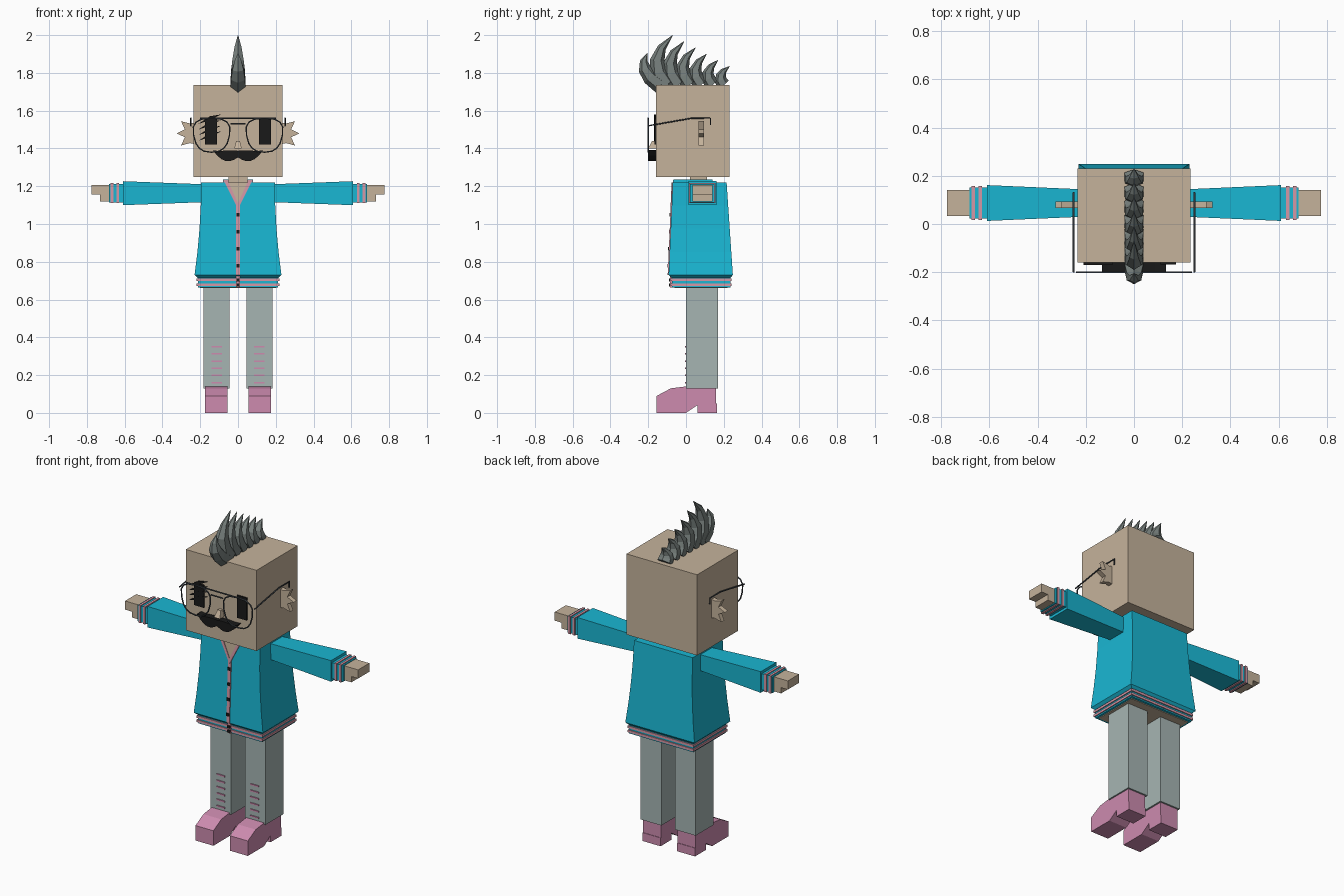
import bpy, bmesh, math
from mathutils import Vector

old = bpy.data.objects.get("Cube")
if old:
    bpy.data.objects.remove(old, do_unlink=True)


def material(name, red, green, blue):
    mat = bpy.data.materials.new(name)
    mat.use_nodes = True
    mat.diffuse_color = (red, green, blue, 1)
    mat.node_tree.nodes["Principled BSDF"].inputs["Base Color"].default_value = mat.diffuse_color
    return mat


skin = material("skin", 0.56, 0.45, 0.33)
teal = material("jacket_teal", 0.01, 0.47, 0.65)
pink = material("shoe_pink", 0.61, 0.26, 0.43)
trim = material("trim_pink", 0.66, 0.31, 0.38)
grey = material("trouser_grey", 0.38, 0.46, 0.45)
hair = material("hair_grey", 0.18, 0.21, 0.2)
black = material("black", 0.01, 0.01, 0.01)
frame = material("frame_dark", 0.05, 0.06, 0.07)


def loft(name, rings, mat):
    """Skin a list of equal rings and cap both ends."""
    bm = bmesh.new()
    loops = [[bm.verts.new(point) for point in ring] for ring in rings]
    count = len(loops[0])
    for low, high in zip(loops, loops[1:]):
        for i in range(count):
            following = (i + 1) % count
            bm.faces.new((low[i], low[following], high[following], high[i]))
    bm.faces.new(loops[0])
    bm.faces.new(loops[-1])
    bmesh.ops.recalc_face_normals(bm, faces=bm.faces)
    mesh = bpy.data.meshes.new(name)
    bm.to_mesh(mesh)
    bm.free()
    mesh.materials.append(mat)
    bpy.context.collection.objects.link(bpy.data.objects.new(name, mesh))


def rect(left, right, front, back, height):
    return [(left, front, height), (right, front, height), (right, back, height), (left, back, height)]


def both(half):
    return (-half, half)


def block(name, x, y, z, mat):
    loft(name, [rect(*x, *y, height) for height in z], mat)


def plate(name, outline, depths, mat):
    """Extrude an (x, z) outline along y."""
    loft(name, [[(x, y, z) for x, z in outline] for y in depths], mat)


def chest(z):
    """Depth of the sloping jacket front."""
    return (z - shoulder) * slope - 0.07


def chest_plate(name, outline, lift, mat):
    loft(name, [[(x, chest(z) + out, z) for x, z in outline] for out in (-lift, 0)], mat)


def arm_block(name, x, deep, high, mat, height, flare=1):
    """Block along x, centred on the arm, growing by flare at the outer end."""
    rings = []
    for along, grow in zip(x, (1, flare)):
        rings.append([(along, arm_y + a * deep * grow, height + b * high * grow)
                      for a, b in ((-1, -1), (1, -1), (1, 1), (-1, 1))])
    loft(name, rings, mat)


def wire(name, points, closed=False):
    curve = bpy.data.curves.new(name, "CURVE")
    curve.dimensions = "3D"
    curve.bevel_depth = 0.004
    curve.bevel_resolution = 1
    spline = curve.splines.new("POLY")
    spline.points.add(len(points) - 1)
    for point, position in zip(spline.points, points):
        point.co = (*position, 1)
    spline.use_cyclic_u = closed
    curve.materials.append(frame)
    bpy.context.collection.objects.link(bpy.data.objects.new(name, curve))


# Shared levels
shoulder, waist, slope = 1.22, 0.73, 0.045
arm_y, arm_z = 0.087, 1.163
face, lens = -0.16, -0.2
crown = 1.735

# Head, neck, nose
block("head", both(0.235), (face, 0.23), (1.25, crown), skin)
block("neck", both(0.05), (0.02, 0.11), (1.2, 1.26), skin)
loft("nose", [rect(*both(0.02), lens, face, 1.4), rect(*both(0.01), face - 0.02, face, 1.44)], skin)

# Moustache: waved wings that thin out to raised tips
top, bottom = [], []
for i in range(-6, 7):
    t = abs(i) / 6
    middle = 1.37 - 0.01 * math.sin(math.pi * t) + 0.02 * t ** 4
    thick = 0.001 + 0.028 * math.sin(math.pi * (0.2 + 0.8 * t))
    top.append((i * 0.022, middle + thick))
    bottom.append((i * 0.022, middle - thick))
plate("moustache", top + bottom[::-1], (lens, face), black)

# Slashes across the right eye
for i in range(4):
    z = 1.44 + 0.03 * i
    plate("eye_slash", [(-0.21, z), (-0.15, z + 0.02), (-0.09, z + 0.05), (-0.15, z + 0.04)],
          (face - 0.009, face), black)

# Mirrored parts
for side, s in (("left_", 1), ("right_", -1)):
    def span(inner, outer):
        return (s * inner, s * outer)

    block(side + "eye", span(0.11, 0.175), (face - 0.008, face), (1.42, 1.555), black)

    # Ear: points and notches alternate around its root
    ear = []
    for i in (-5, -3, -2, -1, 0, 1, 2, 3, 5):
        reach = 0.06 if i % 2 else 0.1
        angle = math.radians(20 * i)
        ear.append((s * (0.225 + reach * math.cos(angle)), 1.48 + reach * math.sin(angle)))
    plate(side + "ear", ear, (0.066, 0.094), skin)

    # Glasses: rounded rim narrowing downwards, and a hooked temple
    rim = []
    for i in range(16):
        angle = math.tau * i / 16
        across, up = [math.copysign(abs(v) ** 0.75, v) for v in (math.cos(angle), math.sin(angle))]
        rim.append((s * (0.14 + across * (0.095 + 0.015 * up)), lens, 1.47 + 0.09 * up))
    wire(side + "rim", rim, True)
    wire(side + "temple", [(s * 0.25, y, z) for y, z in (
        (lens, 1.52), (0.03, 1.56), (0.13, 1.56), (0.13, 1.525))])

    # Sleeve, striped cuff and stepped hand
    arm_block(side + "sleeve", span(0.17, 0.61), 0.055, 0.047, teal, arm_z, flare=1.35)
    arm_block(side + "cuff", span(0.6, 0.683), 0.065, 0.048, teal, arm_z)
    for x in (0.63, 0.66):
        arm_block(side + "cuff_stripe", span(x, x + 0.014), 0.07, 0.053, trim, arm_z)
    arm_block(side + "fingers", span(0.67, 0.775), 0.053, 0.026, skin, arm_z + 0.018)
    arm_block(side + "palm", span(0.67, 0.73), 0.053, 0.02, skin, arm_z - 0.023)

    # Trouser leg with front dashes
    block(side + "leg", span(0.045, 0.183), (0, 0.17), (0.13, 0.69), grey)
    for i in range(6):
        z = 0.16 + 0.038 * i
        block(side + "leg_dash", span(0.085, 0.14), (-0.006, 0), (z - 0.004, z + 0.004), pink)

    # Shoe with a separate heel
    shoe = ((-0.155, 0), (0, 0), (0.06, 0.04), (0.16, 0.04),
            (0.16, 0.14), (0, 0.14), (-0.08, 0.13), (-0.155, 0.09))
    loft(side + "shoe", [[(x, y, z) for y, z in shoe] for x in span(0.055, 0.174)], pink)
    block(side + "heel", span(0.055, 0.174), (0.06, 0.163), (0, 0.05), pink)

    # Collar and neckline trim
    chest_plate(side + "neck_trim", [(s * x, z) for x, z in (
        (0, 1.08), (0.07, shoulder), (0.05, shoulder), (0, 1.11))], 0.006, trim)
    block(side + "collar", span(0.05, 0.08), (-0.065, 0.14), (1.2, 1.235), teal)
    block(side + "collar_trim", span(0.05, 0.078), (-0.07, -0.06), (1.21, 1.233), trim)

# Glasses bridge and brow bar
wire("glasses_bridge", [(x, lens, 1.53) for x in both(0.04)])
wire("glasses_bar", [(x, lens, 1.56) for x in both(0.2)])

# Jacket body flaring to the waist, then tucked into the hem
hem = (*both(0.213), -0.075, 0.235)
rings = [rect(*hem, waist - 0.015)]
for i in range(5):
    flare = 1 - i / 4
    z = shoulder + (waist - shoulder) * flare
    rings.append(rect(*both(0.195 + 0.035 * flare ** 2), chest(z), 0.215 + 0.033 * flare, z))
loft("jacket", rings, teal)
block("collar_back", both(0.08), (0.11, 0.14), (1.2, 1.235), teal)
loft("hem", [rect(*hem, z) for z in (0.664, 0.72)], teal)
for z in (0.672, 0.697):
    block("hem_stripe", both(0.219), (-0.081, 0.241), (z, z + 0.014), trim)
block("hem_underside", both(0.2), (-0.06, 0.22), (0.66, 0.67), skin)

# Open neck, placket and buttons
chest_plate("open_neck", [(0, 1.1), (0.056, shoulder), (-0.056, shoulder)], 0.003, skin)
chest_plate("placket", [(-0.01, waist), (0.01, waist), (0.01, 1.1), (-0.01, 1.1)], 0.005, trim)
block("hem_placket", both(0.01), (-0.085, -0.07), (0.664, waist), trim)
for i in range(4):
    z = 1.05 - 0.09 * i
    block("button", both(0.009), (chest(z) - 0.009, chest(z)), (z - 0.009, z + 0.009), black)
for z in (0.67, 0.695):
    block("hem_button", both(0.009), (-0.09, -0.08), (z, z + 0.016), black)


# Mohawk: tapering spikes bowed forward along a curve
def spike(root, rise, bow, lean, depth):
    base, bend, tip = Vector((root, crown)), Vector((root - bow, crown + rise / 2)), Vector((root + lean, crown + rise))
    rings = []
    for i in range(5):
        t = i / 4
        centre = base.lerp(bend, t).lerp(bend.lerp(tip, t), t)
        along = (bend - base).lerp(tip - bend, t).normalized()
        size = 1.02 - t ** 2
        ring = []
        for k in range(6):
            angle = math.tau * k / 6
            out = math.cos(angle) * depth * size
            ring.append((math.sin(angle) * 0.045 * size, centre.x + along.y * out, centre.y - along.x * out))
        rings.append(ring)
    loft("hair_spike", rings, hair)


spike(root=-0.135, rise=0.17, bow=0.13, lean=-0.07, depth=0.045)
for i in range(6):
    rise = 0.265 - 0.033 * i
    spike(root=0.06 * i - 0.1, rise=rise, bow=rise * 0.45, lean=0.03, depth=0.05 - 0.003 * i)
